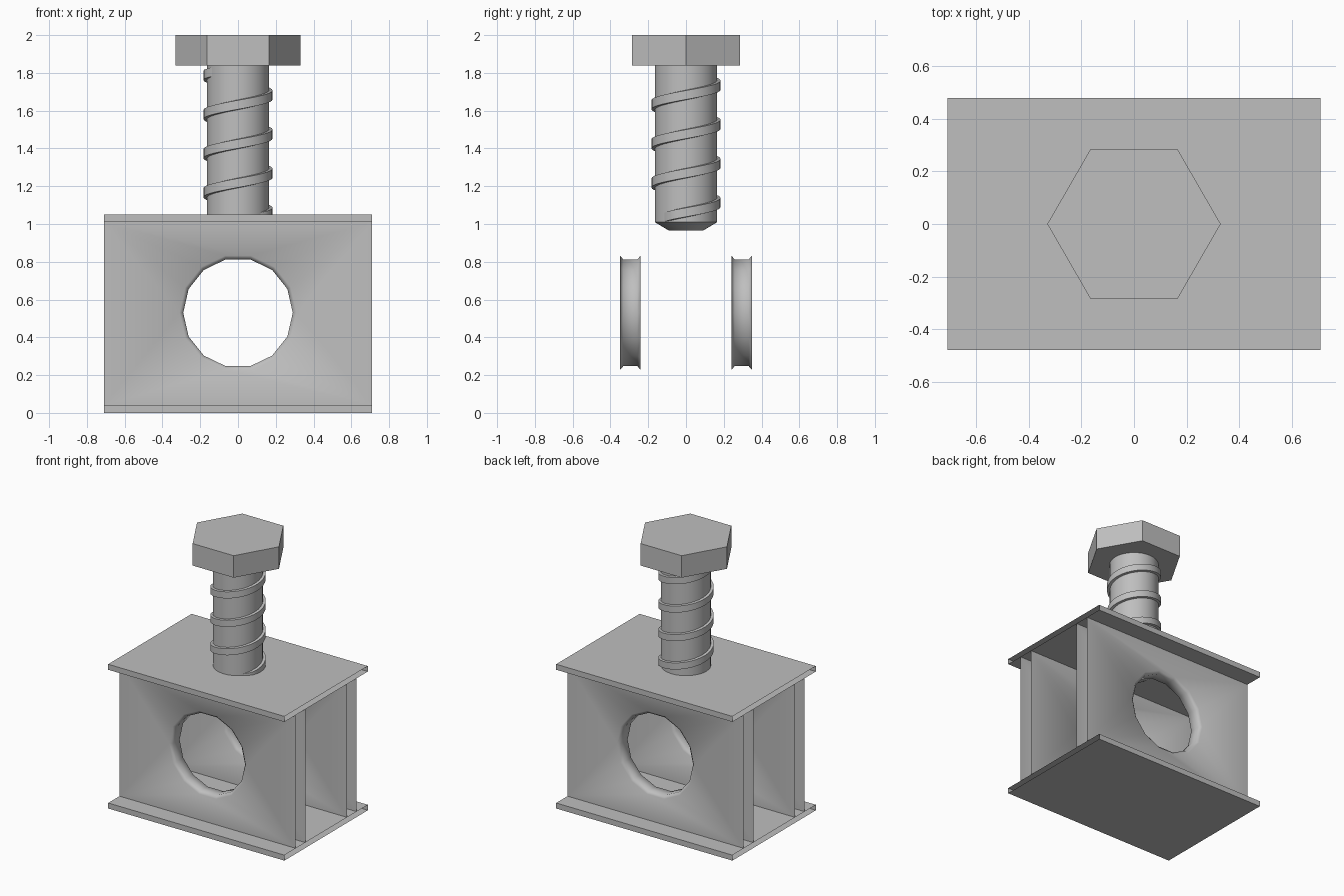
import bpy, bmesh, math
from mathutils import Vector

cube = bpy.data.objects.get("Cube")
if cube:
    bpy.data.objects.remove(cube, do_unlink=True)

steel = bpy.data.materials.new("grey steel")
steel.use_nodes = True
GREY = (0.52, 0.52, 0.52, 1)
steel.diffuse_color = GREY
steel.node_tree.nodes["Principled BSDF"].inputs["Base Color"].default_value = GREY


def finish(name, bm, angle=None):
    """Turn a bmesh into a named steel object, optionally smooth."""
    bmesh.ops.recalc_face_normals(bm, faces=bm.faces)
    me = bpy.data.meshes.new(name)
    bm.to_mesh(me)
    bm.free()
    me.materials.append(steel)
    ob = bpy.data.objects.new(name, me)
    bpy.context.collection.objects.link(ob)
    if angle:
        bpy.ops.object.select_all(action='DESELECT')
        ob.select_set(True)
        bpy.context.view_layer.objects.active = ob
        bpy.ops.object.shade_smooth_by_angle(angle=math.radians(angle))
    return ob


# Main sizes
X, Y, TOP, PLATE = 0.71, 0.48, 1.05, 0.04
Z0, Z1 = PLATE, TOP - PLATE
HOLE_Z, SIDES = 0.53, 14


def flange(name, z0, z1):
    """Flat plate, hollow and open at both x ends."""
    bm = bmesh.new()
    loop = [(-Y, z0), (Y, z0), (Y, z1), (-Y, z1)]
    a = [bm.verts.new((-X, y, z)) for y, z in loop]
    b = [bm.verts.new((X, y, z)) for y, z in loop]
    for i in range(4):
        j = (i + 1) % 4
        bm.faces.new((a[i], a[j], b[j], b[i]))
    return finish(name, bm)


def web(name, y_out, y_in):
    """Upright wall with a chamfered round hole, open at both x ends."""
    bm = bmesh.new()
    s = math.copysign(0.018, y_out)
    rings = []
    for y, r in ((y_out, 0.31), (y_out - s, 0.29), (y_in + s, 0.29), (y_in, 0.31)):
        rings.append([bm.verts.new((r * math.cos(t), y, HOLE_Z + r * math.sin(t)))
                      for t in (2 * math.pi * i / SIDES for i in range(SIDES))])
    # Hole lining
    for p, q in zip(rings, rings[1:]):
        for i in range(SIDES):
            j = (i + 1) % SIDES
            bm.faces.new((p[i], p[j], q[j], q[i]))
    # Flat sides around the hole
    for ring, y in ((rings[0], y_out), (rings[-1], y_in)):
        corners = [bm.verts.new((x, y, z)) for x, z in
                   ((X, Z0), (X, Z1), (-X, Z1), (-X, Z0))]
        edges = [bm.edges.new((loop[i - 1], loop[i])) if not
                 bm.edges.get((loop[i - 1], loop[i])) else
                 bm.edges.get((loop[i - 1], loop[i]))
                 for loop in (ring, corners) for i in range(len(loop))]
        bmesh.ops.triangle_fill(bm, edges=edges, use_beauty=True,
                                normal=Vector((0, math.copysign(1, y), 0)))
    return finish(name, bm, 60)


flange("bottom_plate", 0, Z0)
flange("top_plate", Z1, TOP)
web("front_wall", -0.35, -0.24)
web("back_wall", 0.35, 0.24)


def lathe(name, profile, sides, angle=None):
    """Capped solid of revolution around z from (radius, z) pairs."""
    bm = bmesh.new()
    rings = [[bm.verts.new((r * math.cos(2 * math.pi * i / sides),
                            r * math.sin(2 * math.pi * i / sides), z))
              for i in range(sides)] for r, z in profile]
    for p, q in zip(rings, rings[1:]):
        for i in range(sides):
            j = (i + 1) % sides
            bm.faces.new((p[i], p[j], q[j], q[i]))
    bm.faces.new(rings[0])
    bm.faces.new(rings[-1])
    return finish(name, bm, angle)


lathe("bolt_head", [(0.33, 1.84), (0.33, 2.0)], 6)
lathe("bolt_shaft", [(0.09, 0.965), (0.165, 1.01), (0.165, 1.84)], 32, 30)

# Right-handed raised thread, a rectangular section swept along a helix
PITCH, STEPS, HALF = 0.207, 32, 0.024
start, end = 1.03, 1.815
bm = bmesh.new()
prev = None
count = int((end - start) / PITCH * STEPS)
phase = (start - 1.683) / PITCH * 2 * math.pi
for k in range(count + 1):
    t = phase + 2 * math.pi * k / STEPS
    z = start + PITCH * k / STEPS
    # the ends sink into the shaft
    out = 0.155 + 0.028 * min(1, k / 3, (count - k) / 3)
    ring = [bm.verts.new((r * math.cos(t), r * math.sin(t), z + h))
            for r, h in ((0.15, -HALF - 0.004), (out, -HALF), (out, HALF), (0.15, HALF + 0.004))]
    if prev:
        for i in range(4):
            j = (i + 1) % 4
            bm.faces.new((prev[i], prev[j], ring[j], ring[i]))
    else:
        bm.faces.new(ring)
    prev = ring
bm.faces.new(prev)
finish("bolt_thread", bm, 30)
